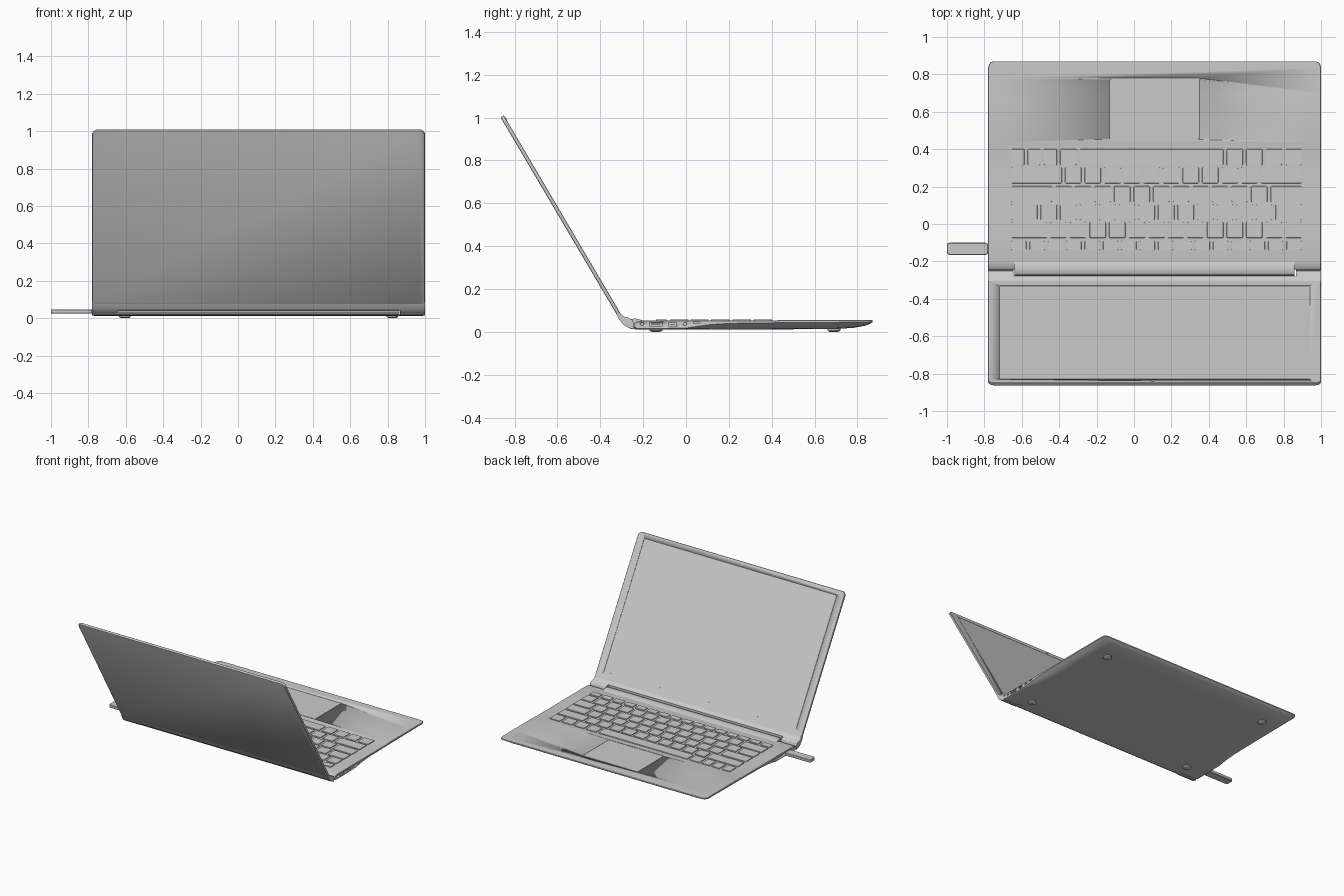
import bpy, bmesh, math
from mathutils import Matrix, Vector

if "Cube" in bpy.data.objects:
    bpy.data.objects.remove(bpy.data.objects["Cube"])

CX, HW = 0.11, 0.89          # laptop centre in x, half width


def rrect(cx, cy, w, h, r, z, seg=4):
    """Rounded rectangle ring at height z."""
    pts = []
    for i, (sx, sy) in enumerate([(1, 1), (-1, 1), (-1, -1), (1, -1)]):
        for k in range(seg + 1):
            a = math.pi / 2 * (i + k / seg)
            pts.append((cx + sx * (w / 2 - r) + r * math.cos(a),
                        cy + sy * (h / 2 - r) + r * math.sin(a), z))
    return pts


def loft(bm, rings):
    """Skin a list of equal rings and cap both ends."""
    vs = [[bm.verts.new(p) for p in ring] for ring in rings]
    n = len(vs[0])
    for a, b in zip(vs, vs[1:]):
        for i in range(n):
            j = (i + 1) % n
            bm.faces.new((a[i], a[j], b[j], b[i]))
    bm.faces.new(vs[0])
    bm.faces.new(vs[-1])


def pad(bm, cx, cy, w, h, r, levels, seg=4):
    """Rounded slab from (z, inset) levels."""
    loft(bm, [rrect(cx, cy, w - 2 * i, h - 2 * i, max(r - i, 0.001), z, seg) for z, i in levels])


def finish(name, bm, matrix=None, smooth=30):
    bmesh.ops.recalc_face_normals(bm, faces=bm.faces)
    me = bpy.data.meshes.new(name)
    bm.to_mesh(me)
    bm.free()
    ob = bpy.data.objects.new(name, me)
    bpy.context.collection.objects.link(ob)
    if matrix:
        ob.matrix_world = matrix
    bpy.ops.object.select_all(action='DESELECT')
    ob.select_set(True)
    bpy.context.view_layer.objects.active = ob
    bpy.ops.object.shade_smooth_by_angle(angle=math.radians(smooth))
    return ob


def cut(ob, cutter):
    cutter.hide_render = True
    mod = ob.modifiers.new("cut", 'BOOLEAN')
    mod.operation, mod.solver, mod.object = 'DIFFERENCE', 'EXACT', cutter
    bpy.context.view_layer.update()
    bpy.context.view_layer.objects.active = ob
    bpy.ops.object.modifier_apply(modifier=mod.name)
    bpy.data.objects.remove(cutter)


def extrude_x(bm, profile, x0, x1):
    loft(bm, [[(x, y, z) for y, z in profile] for x in (x0, x1)])


# Base body: sections along y (y, half width, top, side edge z, underside inset, bottom)
sections = [
    (-0.242, .890, .040, .024, .010, .018), (-0.230, .890, .048, .017, .020, .013),
    (-0.205, .890, .053, .016, .020, .012), (0.000, .890, .053, .018, .030, .012),
    (0.100, .890, .053, .033, .060, .012), (0.200, .890, .053, .040, .080, .012),
    (0.420, .890, .053, .043, .090, .012), (0.435, .890, .056, .043, .090, .012),
    (0.700, .890, .056, .045, .090, .014), (0.780, .890, .056, .046, .090, .019),
    (0.835, .890, .056, .046, .090, .029), (0.855, .885, .056, .047, .085, .036),
    (0.865, .876, .056, .047, .080, .042), (0.870, .860, .055, .048, .070, .046)]
bm = bmesh.new()
rings = []
for y, w, top, edge, ins, bot in sections:
    half = [(w - .003, top), (w, top - .003), (w, edge),
            (w - .3 * ins, edge - .55 * (edge - bot)),
            (w - .6 * ins, edge - .87 * (edge - bot)), (w - ins, bot)]
    rings.append([(CX + x, y, z) for x, z in half] + [(CX - x, y, z) for x, z in reversed(half)])
loft(bm, rings)
base = finish("base_body", bm)

# Touchpad recess and side ports cut into the base
bm = bmesh.new()
pad(bm, CX, .615, .48, .33, .008, [(.0535, 0), (.07, 0)])
cut(base, finish("touchpad_cutter", bm))


def box(bm, x, y, z, sx, sy, sz):
    bmesh.ops.create_cube(bm, size=1, matrix=Matrix.Translation((x, y, z)) @ Matrix.Diagonal((sx, sy, sz, 1)))


bm = bmesh.new()
for side, y, w, h in [(1, -.142, .058, .018), (1, -.063, .036, .018), (1, .05, .03, .007),
                      (-1, -.04, .058, .018)]:
    box(bm, CX + side * HW, y, .036 if h > .01 else .043, .05, w, h)
for side, y in [(1, -.205), (1, -.005), (-1, .03)]:
    bmesh.ops.create_cone(bm, cap_ends=True, segments=16, radius1=.008, radius2=.008, depth=.05,
                          matrix=Matrix.Translation((CX + side * HW, y, .037)) @ Matrix.Rotation(math.pi / 2, 4, 'Y'))
cut(base, finish("port_cutter", bm))

bm = bmesh.new()
pad(bm, CX, .615, .472, .322, .006, [(.050, 0), (.0555, 0), (.056, .0005)])
finish("touchpad", bm)

# Port tongues
bm = bmesh.new()
box(bm, CX + HW - .014, -.142, .038, .024, .044, .005)
box(bm, CX + HW - .014, -.063, .036, .024, .022, .004)
box(bm, CX - HW + .014, -.04, .038, .024, .044, .005)
finish("port_tongues", bm)

# Keyboard: rows from the user's left (x = 0.90) in key units
U, GAP = 1.57 / 15, .018
rows = [(-.115, .050, [15 / 16] * 16),
        (-.032, .085, [1] * 13 + [2]),
        (.063, .085, [1.5] + [1] * 12 + [1.5]),
        (.160, .085, [1.75] + [1] * 11 + [2.25]),
        (.260, .085, [2.25] + [1] * 10 + [2.75]),
        (.358, .085, [1] * 4 + [7.5, 1, .83, .83, .84])]
bm = bmesh.new()
for y, depth, widths in rows:
    x = .905
    for n in widths:
        w = n * U
        pad(bm, x - w / 2, y, w - GAP, depth, .006, [(.051, 0), (.0575, 0), (.0585, .001)], 3)
        x -= w
finish("keyboard_keys", bm)

# Rubber feet
bm = bmesh.new()
for sx in (-1, 1):
    for y in (-.14, .69):
        pad(bm, CX + sx * .715, y, .06, .06, .03, [(.018, 0), (.007, 0), (.002, .006), (0, .014)], 6)
finish("rubber_feet", bm)

# Lid: slab in its own plane, local y up the lid, local -z is the screen side
L, T = 1.09, .018
lid_m = Matrix.Translation((0, -.312, .062)) @ Matrix.Rotation(math.radians(120.5), 4, 'X')
bm = bmesh.new()
pad(bm, CX, L / 2, 2 * HW, L, .032,
    [(-T, .002), (-T + .002, 0), (-.006, 0), (-.002, .002), (0, .006)], 6)
lid = finish("lid", bm, lid_m)
bm = bmesh.new()
pad(bm, CX, .558, 1.66, .984, .004, [(-T - .01, 0), (-T + .003, 0)])
cut(lid, finish("screen_cutter", bm, lid_m))
bm = bmesh.new()
pad(bm, CX, .558, 1.652, .976, .003, [(-T + .005, 0), (-T + .001, 0)])
finish("screen_panel", bm, lid_m)

# Webcam
bm = bmesh.new()
pad(bm, CX - .01, 1.070, .022, .016, .008, [(-T + .002, 0), (-T - .001, 0), (-T - .002, .002)])
finish("webcam", bm, lid_m)

# Hinge: lugs at both ends, lid apron and barrel between them
lug = [(-.325, .085), (-.312, .060), (-.300, .043), (-.285, .028), (-.265, .018), (-.246, .014),
       (-.244, .025), (-.246, .046), (-.252, .057), (-.268, .066), (-.290, .072), (-.305, .085)]
bm = bmesh.new()
extrude_x(bm, lug, CX - HW, -.645)
extrude_x(bm, lug, .865, CX + HW)
finish("hinge_lugs", bm)

bm = bmesh.new()
extrude_x(bm, [(-.325, .085), (-.312, .060), (-.300, .043), (-.290, .040), (-.281, .042),
               (-.281, .066), (-.292, .072), (-.305, .085)], -.645, .865)
finish("lid_apron", bm)

bm = bmesh.new()
extrude_x(bm, [(-.200, .053), (-.215, .058), (-.235, .062), (-.255, .061), (-.268, .056), (-.276, .046),
               (-.278, .034), (-.272, .022), (-.258, .014), (-.235, .012), (-.200, .013)], -.638, .858)
finish("hinge_barrel", bm)

# Memory stick plugged into the left side
bm = bmesh.new()
pad(bm, -.89, -.1325, .22, .065, .014, [(.024, .003), (.027, 0), (.044, 0), (.047, .003)])
box(bm, -.77, -.1325, .036, .06, .05, .014)
finish("memory_stick", bm)
